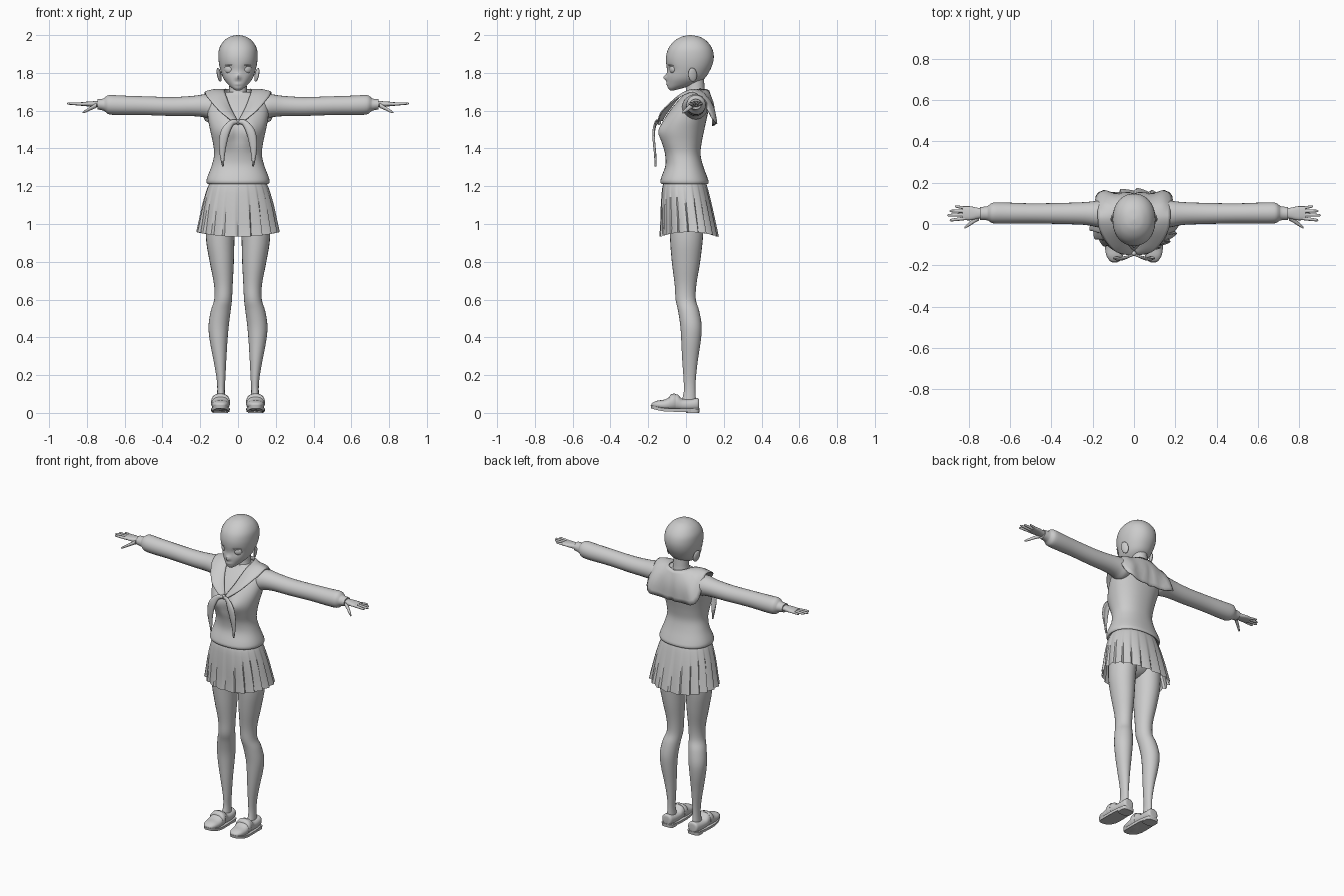
import bpy, bmesh, math
from mathutils import Vector

GREY = bpy.data.materials.new("plain_grey")
GREY.diffuse_color = (0.6, 0.6, 0.6, 1)
AXES = {'x': lambda t, a, b: (t, a, b), 'y': lambda t, a, b: (a, t, b), 'z': lambda t, a, b: (a, b, t)}


def finish(name, bm, mirror=False, angle=50):
    bmesh.ops.recalc_face_normals(bm, faces=bm.faces)
    me = bpy.data.meshes.new(name)
    bm.to_mesh(me)
    bm.free()
    ob = bpy.data.objects.new(name, me)
    bpy.context.collection.objects.link(ob)
    me.materials.append(GREY)
    bpy.ops.object.select_all(action='DESELECT')
    ob.select_set(True)
    bpy.context.view_layer.objects.active = ob
    bpy.ops.object.shade_smooth_by_angle(angle=math.radians(angle))
    if mirror:
        ob.modifiers.new("mirror", 'MIRROR')
    return ob


def smooth(rows, n):
    """Catmull-Rom interpolation through rows of numbers."""
    out = []
    for i in range(len(rows) - 1):
        p0, p1, p2, p3 = rows[max(i - 1, 0)], rows[i], rows[i + 1], rows[min(i + 2, len(rows) - 1)]
        for k in range(n):
            t = k / n
            out.append([0.5 * (2 * b + (c - a) * t + (2 * a - 5 * b + 4 * c - d) * t * t
                               + (3 * b - a - 3 * c + d) * t ** 3) for a, b, c, d in zip(p0, p1, p2, p3)])
    return out + [list(rows[-1])]


def loft(name, axis, rows, seg=24, n=3, e=2.0, fn=None, caps=True, mirror=False, angle=50):
    """Rows are (position, a min, a max, b min, b max) of superelliptic rings."""
    bm = bmesh.new()
    rings = []
    for t, a0, a1, b0, b1 in smooth(rows, n):
        ring = []
        for k in range(seg):
            w = 2 * math.pi * k / seg
            c, s = math.cos(w), math.sin(w)
            a = (a0 + a1) / 2 + (a1 - a0) / 2 * math.copysign(abs(c) ** (2 / e), c)
            b = (b0 + b1) / 2 + (b1 - b0) / 2 * math.copysign(abs(s) ** (2 / e), s)
            co = Vector(AXES[axis](t, a, b))
            ring.append(bm.verts.new(fn(co, w) if fn else co))
        rings.append(ring)
    for r, q in zip(rings, rings[1:]):
        for k in range(seg):
            bm.faces.new((r[k], r[(k + 1) % seg], q[(k + 1) % seg], q[k]))
    if caps:
        bm.faces.new(rings[0])
        bm.faces.new(rings[-1])
    return finish(name, bm, mirror, angle)


def ball(name, loc, size, rot=(0, 0, 0), mirror=True):
    bm = bmesh.new()
    bmesh.ops.create_uvsphere(bm, u_segments=16, v_segments=10, radius=1)
    from mathutils import Euler
    m = Euler(rot).to_matrix()
    for v in bm.verts:
        v.co = m @ Vector(c * s for c, s in zip(v.co, size)) + Vector(loc)
    return finish(name, bm, mirror)


def sheet(name, rows, thick, mirror=True):
    """Cloth from a grid of points."""
    bm = bmesh.new()
    g = [[bm.verts.new(p) for p in r] for r in rows]
    for r, q in zip(g, g[1:]):
        for k in range(len(r) - 1):
            bm.faces.new((r[k], r[k + 1], q[k + 1], q[k]))
    ob = finish(name, bm, mirror)
    s = ob.modifiers.new("thickness", 'SOLIDIFY')
    s.thickness, s.offset = thick, 0
    return ob


# Head and neck
def face_shape(co, w):
    # shallow eye sockets and a small pointed nose
    if co.y < 0:
        sock = math.exp(-((abs(co.x) - .05) / .025) ** 2 - ((co.z - 1.82) / .022) ** 2)
        nose = math.exp(-(co.x / .012) ** 2 - ((co.z - 1.775) / .016) ** 2)
        lips = math.exp(-(co.x / .018) ** 2 - ((co.z - 1.741) / .007) ** 2)
        co.y += .010 * sock - .020 * nose - .006 * lips
    return co


loft("head", 'z', [(1.708, -.014, .014, -.085, -.06), (1.72, -.032, .032, -.096, -.015), (1.74, -.054, .054, -.099, .05),
                   (1.77, -.077, .077, -.1, .098), (1.81, -.092, .092, -.1, .125), (1.85, -.101, .101, -.105, .142),
                   (1.89, -.104, .104, -.105, .147), (1.93, -.099, .099, -.093, .138), (1.965, -.079, .079, -.066, .113),
                   (1.988, -.05, .05, -.032, .08), (1.997, -.024, .024, -.002, .047), (2.0, -.003, .003, .019, .025)],
     seg=48, n=4, e=2.15, fn=face_shape)
loft("neck", 'z', [(1.62, -.075, .075, -.05, .12), (1.67, -.062, .062, -.02, .112), (1.70, -.048, .048, .0, .1),
                   (1.78, -.046, .046, .0, .095)])
ball("eye", (.051, -.073, 1.82), (.024, .011, .021), (0, 0, .5))
ball("upper_eyelid", (.052, -.082, 1.84), (.027, .006, .004), (0, .1, .55))
ball("ear", (.1, .035, 1.79), (.009, .024, .038), (.2, .15, .35))


# Blouse
def bust(co, w):
    if co.y < 0:
        co.y -= .016 * math.exp(-((abs(co.x) - .065) / .04) ** 2 - ((co.z - 1.49) / .05) ** 2)
        co.y += .014 * math.exp(-(co.x / .03) ** 2 - ((co.z - 1.47) / .06) ** 2)
    return co


loft("blouse", 'z', [(1.225, -.145, .145, -.11, .10), (1.212, -.16, .16, -.128, .115), (1.225, -.167, .167, -.136, .12),
                     (1.25, -.162, .162, -.13, .112), (1.31, -.139, .139, -.109, .09), (1.37, -.126, .126, -.112, .077),
                     (1.43, -.133, .133, -.13, .083), (1.49, -.146, .146, -.139, .095), (1.55, -.158, .158, -.118, .108),
                     (1.61, -.163, .163, -.078, .12), (1.655, -.155, .155, -.04, .118), (1.685, -.12, .12, -.012, .11),
                     (1.698, -.065, .065, -.005, .1)], seg=48, n=4, e=2.25, fn=bust)
loft("sleeve", 'x', [(.09, .0, .1, 1.57, 1.67), (.14, -.02, .115, 1.553, 1.683), (.18, -.015, .112, 1.565, 1.686),
                     (.24, -.004, .106, 1.571, 1.678), (.35, .0, .102, 1.572, 1.672), (.5, .003, .1, 1.577, 1.676),
                     (.62, .002, .104, 1.577, 1.68), (.68, .003, .104, 1.58, 1.683), (.7, .012, .094, 1.592, 1.674),
                     (.712, .018, .086, 1.6, 1.664), (.745, .02, .082, 1.607, 1.661)], mirror=True)

# Sailor collar: inner edge and outer edge joined by a cloth grid
inner = smooth([(.004, -.125, 1.545), (.038, -.085, 1.61), (.066, -.02, 1.685), (.07, .05, 1.71),
                (.05, .1, 1.712), (.0, .12, 1.705)], 5)
outer = smooth([(.018, -.15, 1.535), (.10, -.125, 1.60), (.165, -.03, 1.675), (.175, .06, 1.69),
                (.172, .15, 1.545), (.0, .14, 1.52)], 5)
grid = []
for i, (p, q) in enumerate(zip(inner, outer)):
    row = []
    for k in range(9):
        t = k / 8
        v = Vector(p).lerp(Vector(q), t)
        arch = math.sin(math.pi * t)
        v.z += .008 * arch
        if v.y > .06:
            v.y += .012 * arch + .008 * t * math.sin(v.x * 55)
        row.append(v)
    grid.append(row)
collar = sheet("sailor_collar", grid, .007)
wrap = collar.modifiers.new("rest_on_blouse", 'SHRINKWRAP')
wrap.target = bpy.data.objects["blouse"]
wrap.wrap_mode, wrap.offset = 'OUTSIDE', .007
collar.modifiers.move(2, 0)

# Scarf: two leaf-shaped tails and a knot
tail = smooth([(.004, -.145, 1.54, .008), (.035, -.158, 1.535, .014), (.066, -.168, 1.49, .022),
               (.08, -.166, 1.43, .02), (.083, -.16, 1.37, .012), (.08, -.156, 1.305, .001)], 5)
rows = []
for i, (x, y, z, w) in enumerate(tail):
    a, b = tail[max(i - 1, 0)], tail[min(i + 1, len(tail) - 1)]
    d = Vector((b[0] - a[0], 0, b[2] - a[2])).normalized()
    rows.append([Vector((x - d.z * w * s, y - .006 * (1 - s * s), z + d.x * w * s)) for s in (-1, -.5, 0, .5, 1)])
sheet("scarf_tail", rows, .007)
ball("scarf_knot", (0, -.143, 1.54), (.014, .012, .015), mirror=False)


# Pleated skirt with a sawtooth hem
def pleat(co, w):
    drop = min(max((1.215 - co.z) / .27, 0), 1)
    saw = (w / (2 * math.pi) * 20) % 1
    k = 1 + (.085 * drop + .01) * ((saw if saw < .85 else (1 - saw) * 5.6) - .6)
    return Vector((co.x * k, co.y * k, co.z + drop * .012 * (math.cos(2 * w) * -1 - .5) * -1 - drop * .006))


loft("pleated_skirt", 'z', [(1.225, -.145, .145, -.115, .102), (1.19, -.162, .162, -.126, .115),
                            (1.1, -.188, .188, -.133, .138), (1.0, -.208, .208, -.136, .16),
                            (.945, -.219, .219, -.14, .172)], seg=160, n=3, e=2.2, fn=pleat, caps=False, angle=35)

# Hips and legs
ball("hips", (0, .0, 1.08), (.155, .1, .12), mirror=False)
loft("leg", 'z', [(1.1, .005, .165, -.09, .1), (.93, .018, .17, -.085, .09), (.8, .022, .15, -.075, .075),
                  (.68, .028, .127, -.06, .055), (.6, .032, .126, -.055, .052), (.54, .039, .144, -.042, .07),
                  (.46, .049, .156, -.03, .083), (.38, .056, .149, -.025, .078), (.28, .062, .13, -.02, .063),
                  (.18, .067, .113, -.013, .052), (.11, .07, .11, -.012, .05), (.04, .064, .116, -.03, .055)],
     n=4, mirror=True)


# Shoes
def toe_lift(co, w):
    co.z += .017 * max(0, (-co.y - .08) / .1) ** 2
    return co


loft("shoe_upper", 'y', [(.07, .075, .11, .02, .06), (.064, .06, .125, .015, .078), (.03, .053, .132, .012, .074),
                         (-.02, .051, .135, .012, .075), (-.045, .049, .137, .012, .098), (-.075, .046, .139, .012, .092),
                         (-.11, .046, .14, .012, .07), (-.15, .052, .135, .012, .057), (-.175, .066, .12, .014, .04),
                         (-.183, .08, .105, .016, .03)], e=2.3, mirror=True, fn=toe_lift)
loft("shoe_sole", 'z', [(.006, .045, .141, -.184, .07), (.022, .043, .143, -.187, .073)], seg=40, n=1, e=2.6,
     mirror=True, fn=toe_lift)
loft("shoe_heel", 'z', [(0, .052, .134, .0, .07), (.02, .05, .136, -.004, .072)], n=1, e=3.5, mirror=True)
loft("shoe_strap", 'y', [(-.088, .044, .141, .012, .087), (-.082, .042, .143, .012, .097),
                         (-.062, .043, .142, .012, .103), (-.056, .046, .139, .012, .1)], n=1, e=2.3, mirror=True)

# Hands
loft("palm", 'x', [(.735, .03, .075, 1.618, 1.652), (.765, .024, .08, 1.62, 1.65), (.795, .018, .086, 1.623, 1.648),
                   (.83, .02, .086, 1.625, 1.645)], seg=16, e=2.4, mirror=True)
FINGERS = {"index": (.028, .018, .893, .0088), "middle": (.045, .042, .905, .009),
           "ring": (.062, .063, .893, .0085), "little": (.077, .086, .868, .0075)}
for name, (y0, y1, x1, r) in FINGERS.items():
    rows = []
    for t, k in ((0, 1), (.4, .95), (.85, .75), (.97, .5), (1, .1)):
        y, z = y0 + (y1 - y0) * t, 1.635 + .003 * t
        rows.append((.815 + (x1 - .815) * t, y - r * k, y + r * k, z - r * k, z + r * k))
    loft(name + "_finger", 'x', rows, seg=10, n=2, mirror=True)
loft("thumb", 'x', [(.75, .018, .045, 1.614, 1.642), (.775, .004, .028, 1.604, 1.626), (.8, -.012, .008, 1.592, 1.61),
                    (.818, -.022, -.01, 1.586, 1.598), (.822, -.02, -.016, 1.588, 1.592)], seg=10, mirror=True)
